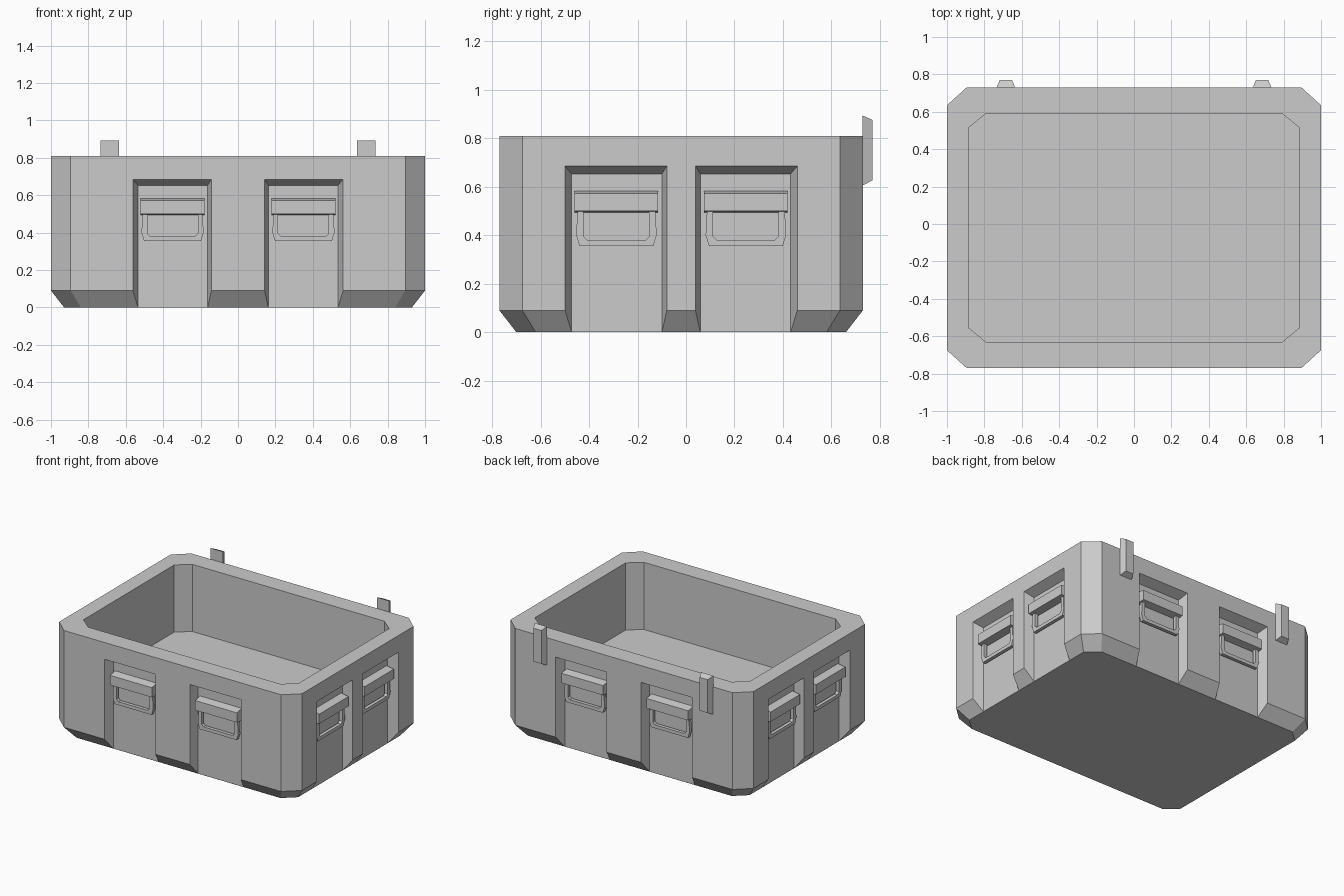
import bpy, bmesh
from math import pi
from mathutils import Matrix, Vector

if "Cube" in bpy.data.objects:
    bpy.data.objects.remove(bpy.data.objects["Cube"])

CY = -0.02  # centre of the tub in y (hinge tabs fill the rest)


def finish(name, bm):
    bmesh.ops.recalc_face_normals(bm, faces=bm.faces)
    me = bpy.data.meshes.new(name)
    bm.to_mesh(me)
    bm.free()
    ob = bpy.data.objects.new(name, me)
    bpy.context.collection.objects.link(ob)
    return ob


def loft(bm, rings, mat=Matrix()):
    """Skin closed rings of equal point count and cap both ends."""
    vs = [[bm.verts.new(mat @ Vector(p)) for p in r] for r in rings]
    n = len(vs[0])
    for a, b in zip(vs, vs[1:]):
        for i in range(n):
            j = (i + 1) % n
            bm.faces.new((a[i], a[j], b[j], b[i]))
    bm.faces.new(vs[0][::-1])
    bm.faces.new(vs[-1])


def octagon(hx, hy, cx, cy, z):
    q = [(hx, hy - cy), (hx - cx, hy)]
    pts = q + [(-x, y) for x, y in q[::-1]]
    pts += [(-x, -y) for x, y in pts]
    return [(x, y + CY, z) for x, y in pts]


# tub: chamfered foot, outer wall, flat rim, inner wall and floor
bm = bmesh.new()
loft(bm, [octagon(0.93, 0.68, 0.09, 0.08, 0),
          octagon(1.0, 0.75, 0.105, 0.095, 0.09),
          octagon(1.0, 0.75, 0.105, 0.095, 0.81),
          octagon(0.885, 0.612, 0.095, 0.078, 0.81),
          octagon(0.885, 0.612, 0.095, 0.078, 0.31)])
tub = finish("tub", bm)

# slots: (wall name, turn, distance of wall, offset of recess from wall centre)
slots = []
for wall, turn, dist, off in (("front", 0, 0.75, 0.35), ("right", 1, 1.0, 0.267),
                              ("back", 2, 0.75, 0.35), ("left", 3, 1.0, 0.267)):
    for s in (-1, 1):
        # local frame: x along wall, -y outward from the recess floor
        m = (Matrix.Translation((0, CY, 0)) @ Matrix.Rotation(turn * pi / 2, 4, 'Z')
             @ Matrix.Translation((s * off, -dist + 0.07, 0)))
        slots.append((f"{wall}_{'a' if s < 0 else 'b'}", m, s))

# recess cutter: flared wedges open at the bottom
bm = bmesh.new()
for _, m, s in slots:
    rings = []
    for d, t in ((0.0005, 0), (0.105, 1.5)):
        near, far, top = -0.188 - 0.02 * t, 0.185 + 0.027 * t, 0.653 + 0.032 * t
        rings.append([(s * near, -d, -0.1), (s * far, -d, -0.1),
                      (s * far, -d, top), (s * near, -d, top)])
    loft(bm, rings, m)
cutter = finish("recess_cutter", bm)
cutter.hide_render = True
mod = tub.modifiers.new("recesses", 'BOOLEAN')
mod.operation = 'DIFFERENCE'
mod.solver = 'EXACT'
mod.object = cutter
bpy.context.view_layer.objects.active = tub
bpy.ops.object.modifier_apply(modifier=mod.name)
bpy.data.objects.remove(cutter)

# handles: overhanging bar plus U-shaped grip
bar = [(0, 0.583), (0.06, 0.572), (0.06, 0.5), (0, 0.493)]
outer = [(-0.16, 0.51), (-0.166, 0.40), (-0.152, 0.355)]
inner = [(-0.135, 0.51), (-0.135, 0.395), (-0.12, 0.38)]


def mirrored(pts):
    return pts + [(-x, z) for x, z in pts[::-1]]


for label, m, s in slots:
    bm = bmesh.new()
    loft(bm, [[(x, -d, z) for d, z in bar] for x in (-0.172, 0.172)], m)
    finish("handle_bar_" + label, bm)

    bm = bmesh.new()
    sections = []
    for (xo, zo), (xi, zi) in zip(mirrored(outer), mirrored(inner)):
        sections.append([(xo, -0.01, zo), (xo, -0.035, zo),
                         (xi, -0.035, zi), (xi, -0.01, zi)])
    loft(bm, sections, m)
    finish("handle_grip_" + label, bm)

# hinge tabs on the back
for side, x in (("left", -0.685), ("right", 0.685)):
    bm = bmesh.new()
    loft(bm, [[(x - w, y, z0), (x + w, y, z0), (x + w, y, z1), (x - w, y, z1)]
              for y, w, z0, z1 in ((0.729, 0.05, 0.605, 0.893), (0.77, 0.033, 0.627, 0.875))])
    finish("hinge_tab_" + side, bm)
